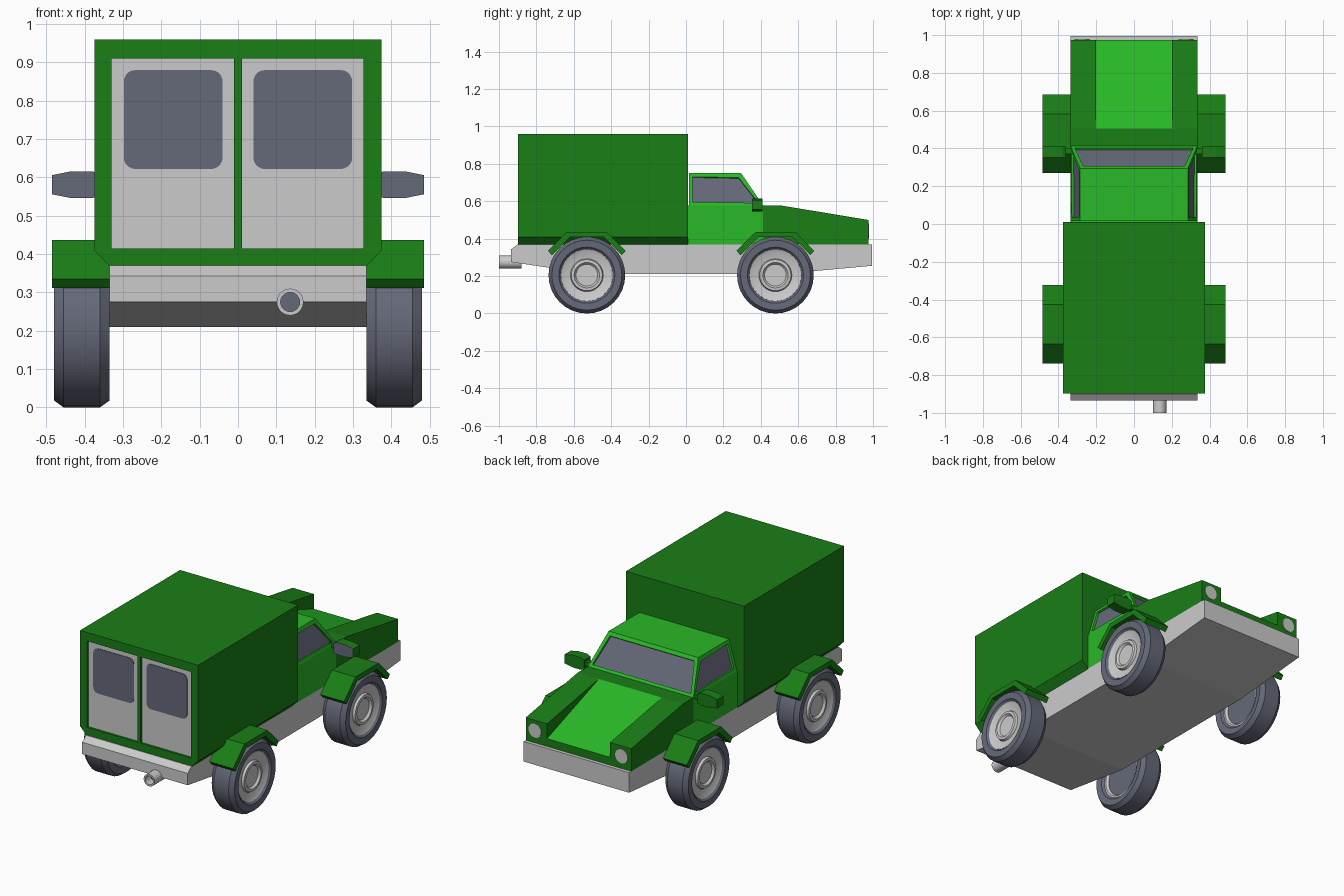
import bpy, bmesh, math

if "Cube" in bpy.data.objects:
    bpy.data.objects.remove(bpy.data.objects["Cube"])

def material(name, color):
    m = bpy.data.materials.new(name)
    m.diffuse_color = (*color, 1)
    m.use_nodes = True
    m.node_tree.nodes["Principled BSDF"].inputs["Base Color"].default_value = m.diffuse_color
    return m

DARK = material("dark_green", (0.01, 0.21, 0.008))
LIGHT = material("light_green", (0.022, 0.48, 0.02))
GLASS = material("slate", (0.13, 0.14, 0.19))

def finish(name, bm, mats=(), smooth=False):
    bmesh.ops.recalc_face_normals(bm, faces=bm.faces[:])
    me = bpy.data.meshes.new(name)
    bm.to_mesh(me)
    bm.free()
    for m in mats:
        me.materials.append(m)
    if smooth:
        for p in me.polygons:
            p.use_smooth = True
        me.set_sharp_from_angle(angle=math.radians(25))
    ob = bpy.data.objects.new(name, me)
    bpy.context.collection.objects.link(ob)
    return ob

def prism(name, pts, axis, a, b, *mats):
    """Extrude a profile: (y,z) along x, or (x,z) along y, from a to b."""
    bm = bmesh.new()
    place = (lambda p, t: (t, *p)) if axis == 'x' else (lambda p, t: (p[0], t, p[1]))
    face = bm.faces.new([bm.verts.new(place(p, a)) for p in pts])
    ext = bmesh.ops.extrude_face_region(bm, geom=[face])
    d = (b - a, 0, 0) if axis == 'x' else (0, b - a, 0)
    bmesh.ops.translate(bm, vec=d, verts=[v for v in ext['geom'] if isinstance(v, bmesh.types.BMVert)])
    return finish(name, bm, mats)

def rect(x0, x1, z0, z1, r=0, n=5):
    if not r:
        return [(x0, z0), (x1, z0), (x1, z1), (x0, z1)]
    pts = []
    for k, (cx, cz) in enumerate(((x1-r, z1-r), (x0+r, z1-r), (x0+r, z0+r), (x1-r, z0+r))):
        for i in range(n + 1):
            t = math.pi / 2 * (k + i / n)
            pts.append((cx + r * math.cos(t), cz + r * math.sin(t)))
    return pts

def lathe(name, profile, loc, mat=None, turn=0, steps=32):
    """Spin an (x, radius) profile around the x axis, then turn about z."""
    bm = bmesh.new()
    vs = [bm.verts.new((x, 0, r)) for x, r in profile]
    es = [bm.edges.new(e) for e in zip(vs, vs[1:])]
    bmesh.ops.spin(bm, geom=vs + es, cent=(0, 0, 0), axis=(1, 0, 0),
                   angle=2 * math.pi, steps=steps)
    bmesh.ops.remove_doubles(bm, verts=bm.verts[:], dist=1e-5)
    ob = finish(name, bm, [mat] if mat else [], smooth=True)
    ob.location = loc
    ob.rotation_euler.z = turn
    return ob

# Chassis
prism("chassis", [(-0.935, 0.275), (-0.935, 0.343), (-0.90, 0.37), (0.995, 0.37),
                  (0.995, 0.255), (0.5, 0.21), (-0.5, 0.21)], 'x', -0.335, 0.335)

# Cargo box with recessed door openings
DOORS = [(-0.33, -0.01), (0.01, 0.328)]
box = prism("cargo_box", [(-0.335, 0.368), (0.335, 0.368), (0.375, 0.41), (0.375, 0.96),
                          (-0.375, 0.96), (-0.375, 0.41)], 'y', -0.897, 0.01, DARK)
for x0, x1 in DOORS:
    cutter = prism("door_cutter", rect(x0, x1, 0.415, 0.91), 'y', -1.0, -0.88, DARK)
    cutter.hide_render = True
    mod = box.modifiers.new("door_opening", 'BOOLEAN')
    mod.operation = 'DIFFERENCE'
    mod.object = cutter
    bpy.context.view_layer.objects.active = box
    bpy.ops.object.modifier_apply(modifier=mod.name)
    bpy.data.objects.remove(cutter)

# Doors and their windows
for s, (x0, x1) in zip((-1, 1), DOORS):
    prism("rear_door", rect(x0, x1, 0.415, 0.91), 'y', -0.885, -0.879)
    a, b = sorted((s * 0.04, s * 0.298))
    prism("door_window", rect(a, b, 0.622, 0.88, 0.03), 'y', -0.888, -0.884, GLASS)

# Cab lower body
prism("cab_body", [(0.01, 0.37), (0.412, 0.37), (0.412, 0.578), (0.01, 0.578)],
      'x', -0.335, 0.335, LIGHT)

# Cab upper: tapered cabin with recessed windows
bm = bmesh.new()
lo = [bm.verts.new(v) for v in ((-0.335, 0.015, 0.578), (0.335, 0.015, 0.578),
                                (0.335, 0.412, 0.578), (-0.335, 0.412, 0.578))]
hi = [bm.verts.new(v) for v in ((-0.285, 0.015, 0.75), (0.285, 0.015, 0.75),
                                (0.285, 0.295, 0.75), (-0.285, 0.295, 0.75))]
bm.faces.new(hi)
bm.faces.new(lo[::-1])
sides = [bm.faces.new((lo[i], lo[(i+1) % 4], hi[(i+1) % 4], hi[i])) for i in range(4)]
bmesh.ops.recalc_face_normals(bm, faces=bm.faces[:])
for f in sides[1:]:
    bmesh.ops.inset_individual(bm, faces=[f], thickness=0.028)
    bmesh.ops.inset_individual(bm, faces=[f], thickness=0.001, depth=-0.012)
    f.material_index = 1
finish("cabin", bm, (LIGHT, GLASS))

# Hood: sunken light panel between two raised wings
hood = prism("hood_centre", [(0.412, 0.37), (0.412, 0.578), (0.505, 0.578),
                             (0.975, 0.415), (0.975, 0.37)], 'x', -0.2, 0.2, DARK, LIGHT)
for p in hood.data.polygons:
    if p.normal.y > 0.1 and p.normal.z > 0.5:
        p.material_index = 1

for s in (-1, 1):
    prism("hood_wing", [(0.412, 0.37), (0.412, 0.578), (0.505, 0.578),
                        (0.975, 0.5), (0.975, 0.37)], 'x', s * 0.2, s * 0.335, DARK)
    # Headlights
    lathe("headlight", [(0.96, 0.04), (0.979, 0.04), (0.979, 0)],
          (s * 0.275, 0, 0.442), turn=math.pi / 2)
    # Side mirrors
    shape = [(s * x, z) for x, z in ((0.36, 0.555), (0.38, 0.546), (0.435, 0.546), (0.485, 0.556),
                                     (0.485, 0.606), (0.435, 0.616), (0.38, 0.616), (0.36, 0.606))]
    prism("mirror", shape, 'y', 0.355, 0.41, DARK)
    prism("mirror_glass", shape, 'y', 0.352, 0.356, GLASS)
    prism("mirror_arm", rect(*sorted((s * 0.31, s * 0.37)), 0.567, 0.595), 'y', 0.37, 0.4, DARK)
    # Wheels and mudguards
    for y in (-0.53, 0.478):
        c = (0, y, 0.205)
        tyre = [(0.355, 0.135), (0.34, 0.15), (0.335, 0.187), (0.36, 0.205), (0.455, 0.205),
                (0.48, 0.187), (0.478, 0.15), (0.462, 0.135), (0.355, 0.135)]
        hub = [(0.45, 0.14), (0.468, 0.138), (0.462, 0.125), (0.455, 0.088), (0.468, 0.083),
               (0.47, 0.068), (0.458, 0.058), (0.458, 0)]
        rim = [(0.352, 0.142), (0.352, 0.128), (0.365, 0.118)]
        back = [(0.365, 0.12), (0.365, 0)]
        for name, prof, mat in (("tyre", tyre, GLASS), ("hub", hub, None),
                                ("inner_rim", rim, None), ("hub_back", back, GLASS)):
            lathe(name, [(s * x, r) for x, r in prof], c, mat)
        arch = [(-0.208, 0.335), (-0.105, 0.437), (0.105, 0.437), (0.208, 0.335),
                (0.187, 0.312), (0.09, 0.408), (-0.09, 0.408), (-0.187, 0.312)]
        prism("mudguard", [(y + u, z) for u, z in arch], 'x', s * 0.33, s * 0.485, DARK)

# Exhaust pipe
lathe("exhaust", [(0.88, 0.035), (1.0, 0.035), (1.0, 0.025), (0.95, 0.025)],
      (0.136, 0, 0.275), turn=-math.pi / 2, steps=24)
lathe("exhaust_bore", [(0.95, 0.026), (0.95, 0)], (0.136, 0, 0.275), GLASS, -math.pi / 2, 24)
